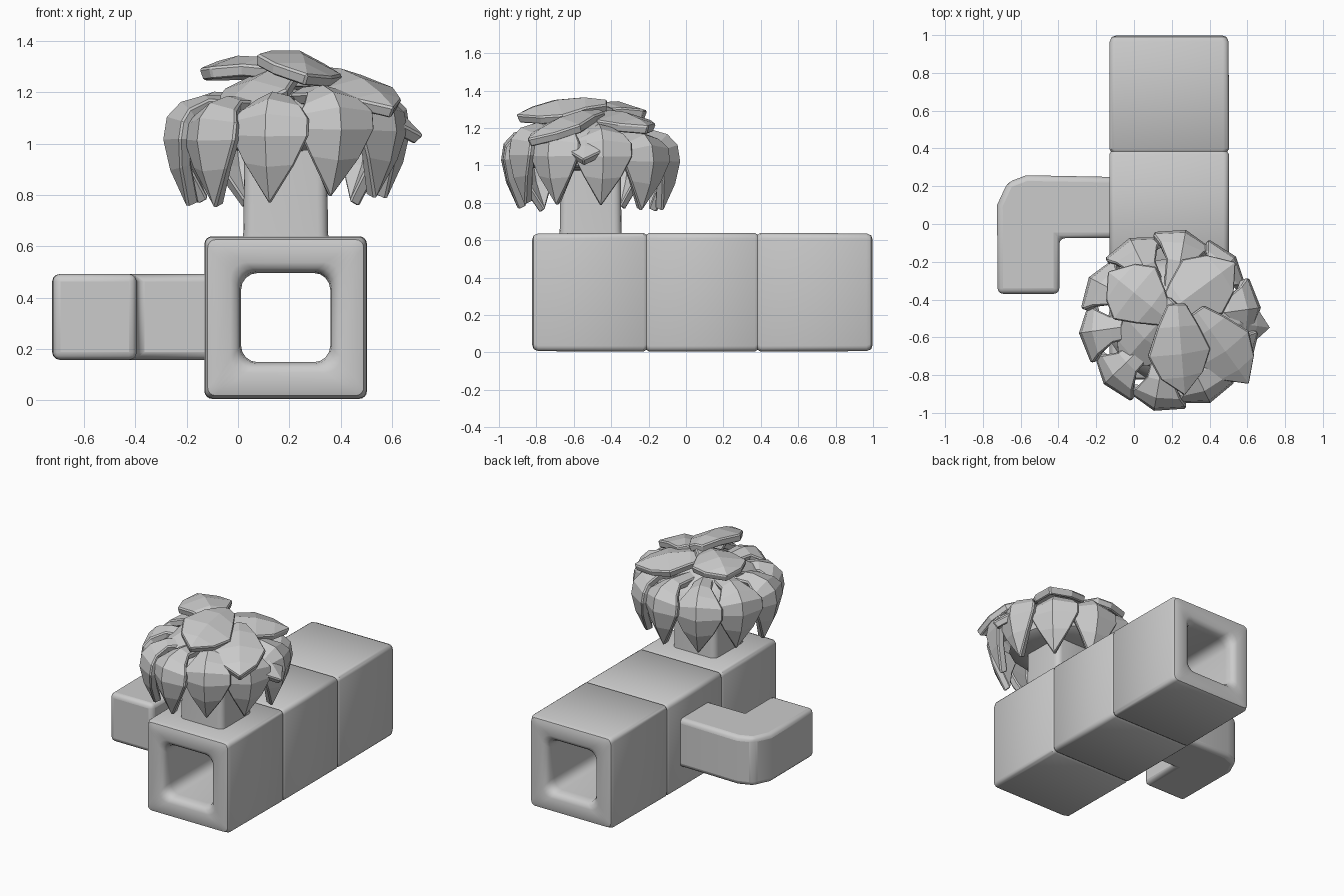
import bpy, bmesh, math, random
from mathutils import Vector

if "Cube" in bpy.data.objects:
    bpy.data.objects.remove(bpy.data.objects["Cube"])

random.seed(4)
CX, CY = 0.19, -0.51          # crown and trunk axis


def finish(name, bm, smooth=True):
    me = bpy.data.meshes.new(name)
    bm.to_mesh(me)
    bm.free()
    ob = bpy.data.objects.new(name, me)
    bpy.context.collection.objects.link(ob)
    if smooth:
        bpy.ops.object.select_all(action='DESELECT')
        bpy.context.view_layer.objects.active = ob
        ob.select_set(True)
        bpy.ops.object.shade_smooth_by_angle(angle=math.radians(40))
    return ob


def rounded_square(half, r, n=4):
    pts = []
    for k, (sx, sy) in enumerate([(1, 1), (-1, 1), (-1, -1), (1, -1)]):
        for i in range(n + 1):
            a = math.pi / 2 * (k + i / n)
            pts.append((sx * (half - r) + r * math.cos(a), sy * (half - r) + r * math.sin(a)))
    return pts


def loft(name, sections, place, closed=False):
    """Skin rounded squares given as (distance, half width, corner radius)."""
    bm = bmesh.new()
    rings = [[bm.verts.new(place(u, v, d)) for u, v in rounded_square(h, r)]
             for d, h, r in sections]
    pairs = list(zip(rings, rings[1:]))
    if closed:
        pairs.append((rings[-1], rings[0]))
    else:
        bm.faces.new(rings[0])
        bm.faces.new(rings[-1])
    for a, b in pairs:
        for i in range(len(a)):
            j = (i + 1) % len(a)
            bm.faces.new((a[i], a[j], b[j], b[i]))
    bmesh.ops.recalc_face_normals(bm, faces=bm.faces)
    return finish(name, bm)


# Hollow square log: outer skin with two seams, rolled lips, inner bore
front = [(-.75, .174, .065), (-.79, .179, .065), (-.812, .193, .06), (-.822, .215, .06),
         (-.823, .28, .03), (-.815, .304, .03), (-.79, .315, .03)]
seams = [(y + o, h, .03) for y in (-.212, .383) for o, h in ((-.015, .317), (0, .308), (.015, .317))]
back = [(.175 - d, h, r) for d, h, r in reversed(front)]
loft("hollow_log", front + seams + back, lambda u, v, d: (.186 + u, d, .322 + v), closed=True)

# Upright stump on the log
loft("trunk", [(.58, .17, .04), (.66, .165, .04), (1.1, .16, .04)],
     lambda u, v, d: (.186 + u, CY + v, d))

# Bent side branch with a chamfered elbow
outline = [(-.06, -.075), (-.395, -.075), (-.395, -.37), (-.722, -.37),
           (-.725, .10), (-.67, .22), (-.57, .258), (-.06, .248)]
bm = bmesh.new()
face = bm.faces.new([bm.verts.new((x, y, .157)) for x, y in outline])
ext = bmesh.ops.extrude_face_region(bm, geom=[face])
bmesh.ops.translate(bm, vec=(0, 0, .335), verts=[v for v in ext["geom"] if isinstance(v, bmesh.types.BMVert)])
bmesh.ops.recalc_face_normals(bm, faces=bm.faces)
branch = finish("side_branch", bm)
bev = branch.modifiers.new("Bevel", 'BEVEL')
bev.width, bev.segments, bev.limit_method = .03, 3, 'ANGLE'

# Dome core that the leaves grow from
bm = bmesh.new()
bmesh.ops.create_uvsphere(bm, u_segments=16, v_segments=8, radius=.33)
for v in bm.verts:
    v.co = (CX + v.co.x, CY + v.co.y, 1.0 + v.co.z * (.66 if v.co.z > 0 else .1))
finish("crown_core", bm)

# Half widths along a leaf: narrow stalk end, broad middle, pointed tip
HANGING = [(0, .06), (.2, .075), (.36, .125), (.52, .16), (.68, .16), (.84, .105), (1, 0)]
LYING = [(0, .05), (.25, .11), (.55, .165), (.8, .115), (1, 0)]


def leaf(name, widths, base, ctrl, tip, scale=1.0, fold=.35, roll=0.0):
    """Thick pointed leaf folded along its midrib, bent along a quadratic curve."""
    base, ctrl, tip = Vector(base), Vector(ctrl), Vector(tip)
    flat = tip - base
    side0 = Vector((-flat.y, flat.x, 0)).normalized()
    bm = bmesh.new()
    rows = []
    for t, w in widths:
        w *= scale
        p = base * (1 - t) ** 2 + ctrl * 2 * t * (1 - t) + tip * t * t
        d = ((ctrl - base) * (1 - t) + (tip - ctrl) * t).normalized()
        side = side0 * math.cos(roll) + d.cross(side0) * math.sin(roll)
        drop = d.cross(side) * (-fold * w)
        rows.append([bm.verts.new(q) for q in (p + side * w + drop, p, p - side * w + drop)])
    for a, b in zip(rows, rows[1:]):
        bm.faces.new((a[1], b[1], b[0], a[0]))
        bm.faces.new((a[2], b[2], b[1], a[1]))
    bmesh.ops.remove_doubles(bm, verts=bm.verts, dist=1e-4)
    ob = finish(name, bm, smooth=False)
    sol = ob.modifiers.new("Thickness", 'SOLIDIFY')
    sol.thickness, sol.offset = .05, -1
    edge = ob.modifiers.new("Bevel", 'BEVEL')
    edge.width, edge.segments, edge.limit_method = .008, 1, 'ANGLE'
    edge.angle_limit = math.radians(55)


# Hanging ring of ten leaves, each rolled slightly to lap its neighbour
for i in range(10):
    a = math.radians(80 + 36 * i)
    dz = random.uniform(-.025, .025)
    ring = lambda r, z: (CX + r * math.cos(a), CY + r * math.sin(a), z + dz)
    leaf(f"hanging_leaf_{i}", HANGING, ring(.14, 1.20), ring(.67, 1.28), ring(.39, .765),
         fold=.36, roll=math.radians(6))

# Loose leaves lying over the top: base, tip, size, roll in degrees
TOP = [((.17, -.50, 1.31), (-.14, -.25, 1.29), 1.1, 0),
       ((.16, -.48, 1.28), (.54, -.20, 1.21), 1.1, 0),
       ((.22, -.42, 1.32), (-.08, -.76, 1.11), 1.0, 0),
       ((.23, -.42, 1.35), (.27, -.91, 1.27), 1.05, -14),
       ((.33, -.46, 1.30), (.61, -.85, 1.14), 1.0, 0),
       ((.36, -.50, 1.27), (.725, -.55, 1.03), .95, 0)]
for i, (b, t, s, r) in enumerate(TOP):
    mid = (Vector(b) + Vector(t)) / 2 + Vector((0, 0, .09))
    leaf(f"top_leaf_{i}", LYING, b, mid, t, s, fold=.25, roll=math.radians(r))
